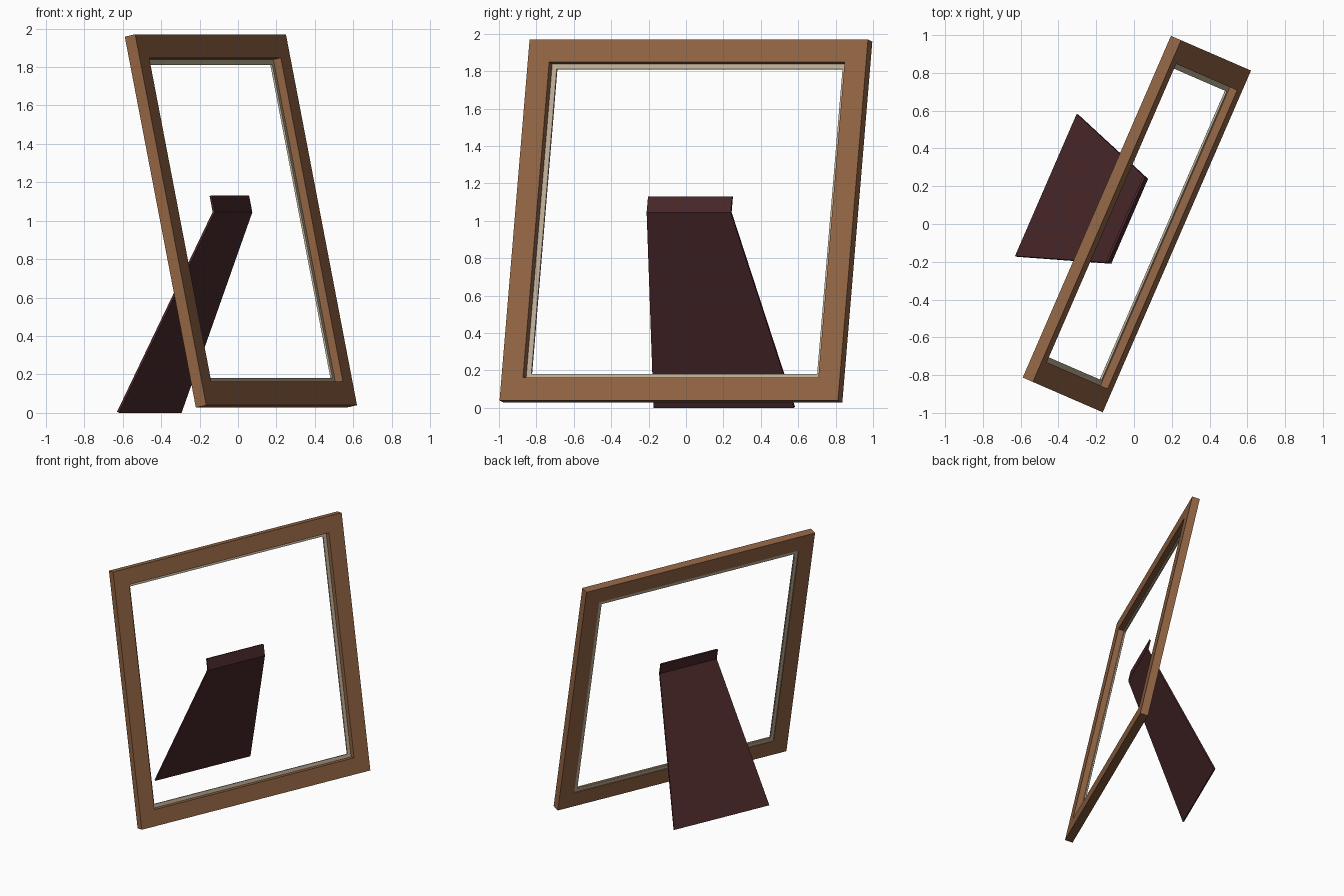
import bpy, bmesh, math
from mathutils import Matrix, Vector

cube = bpy.data.objects.get("Cube")
if cube:
    bpy.data.objects.remove(cube, do_unlink=True)


def material(name, rgb):
    m = bpy.data.materials.new(name)
    m.use_nodes = True
    m.diffuse_color = (*rgb, 1)
    m.node_tree.nodes["Principled BSDF"].inputs["Base Color"].default_value = (*rgb, 1)
    return m


wood = material("brown wood", (0.29, 0.13, 0.058))
cream = material("cream mat", (0.52, 0.43, 0.31))
maroon = material("dark maroon", (0.068, 0.021, 0.023))

# Directions: along the frame's width, and level out of its front
TURN = math.radians(66.55)
LEAN = math.radians(11.8)
across = Vector((math.cos(TURN), math.sin(TURN), 0))
outward = Vector((across.y, -across.x, 0))
up = Vector((0, 0, 1))


def add_object(name, bm, mat):
    bmesh.ops.recalc_face_normals(bm, faces=bm.faces)
    mesh = bpy.data.meshes.new(name)
    bm.to_mesh(mesh)
    bm.free()
    mesh.materials.append(mat)
    obj = bpy.data.objects.new(name, mesh)
    bpy.context.collection.objects.link(obj)
    return obj


def square_ring(name, outer, inner, front, back, mat):
    """Mitred square ring lying in local XY, facing local +Z."""
    bm = bmesh.new()
    loops = []
    for half, z in ((outer, front), (inner, front), (inner, back), (outer, back)):
        loops.append([bm.verts.new((sx * half, sy * half, z))
                      for sx, sy in ((-1, -1), (1, -1), (1, 1), (-1, 1))])
    for a, b in zip(loops, loops[1:] + loops[:1]):
        for i in range(4):
            j = (i + 1) % 4
            bm.faces.new((a[i], a[j], b[j], b[i]))
    obj = add_object(name, bm, mat)
    slope = up * math.cos(LEAN) - outward * math.sin(LEAN)
    facing = outward * math.cos(LEAN) + up * math.sin(LEAN)
    basis = Matrix((across, slope, facing)).transposed().to_4x4()
    obj.matrix_world = Matrix.Translation((0.042, -0.012, 1.005)) @ basis
    return obj


# Leaning frame and the narrow mat set into it
square_ring("picture_frame", 0.986, 0.861, 0, -0.06, wood)
square_ring("inner_mat", 0.866, 0.833, -0.043, -0.054, cream)

# Folded easel stand: hinge tab, then a leg that widens to the floor
bm = bmesh.new()
rows = []
for half, out, z in ((0.245, -0.051, 1.13), (0.245, -0.033, 1.045), (0.41, -0.505, 0.003)):
    rows.append([bm.verts.new(across * (s * half + 0.004) + outward * out + up * z)
                 for s in (-1, 1)])
for a, b in zip(rows, rows[1:]):
    bm.faces.new((a[0], a[1], b[1], b[0]))
stand = add_object("easel_stand", bm, maroon)
board = stand.modifiers.new("board thickness", "SOLIDIFY")
board.thickness = 0.012
board.offset = 0
board.use_even_offset = True
